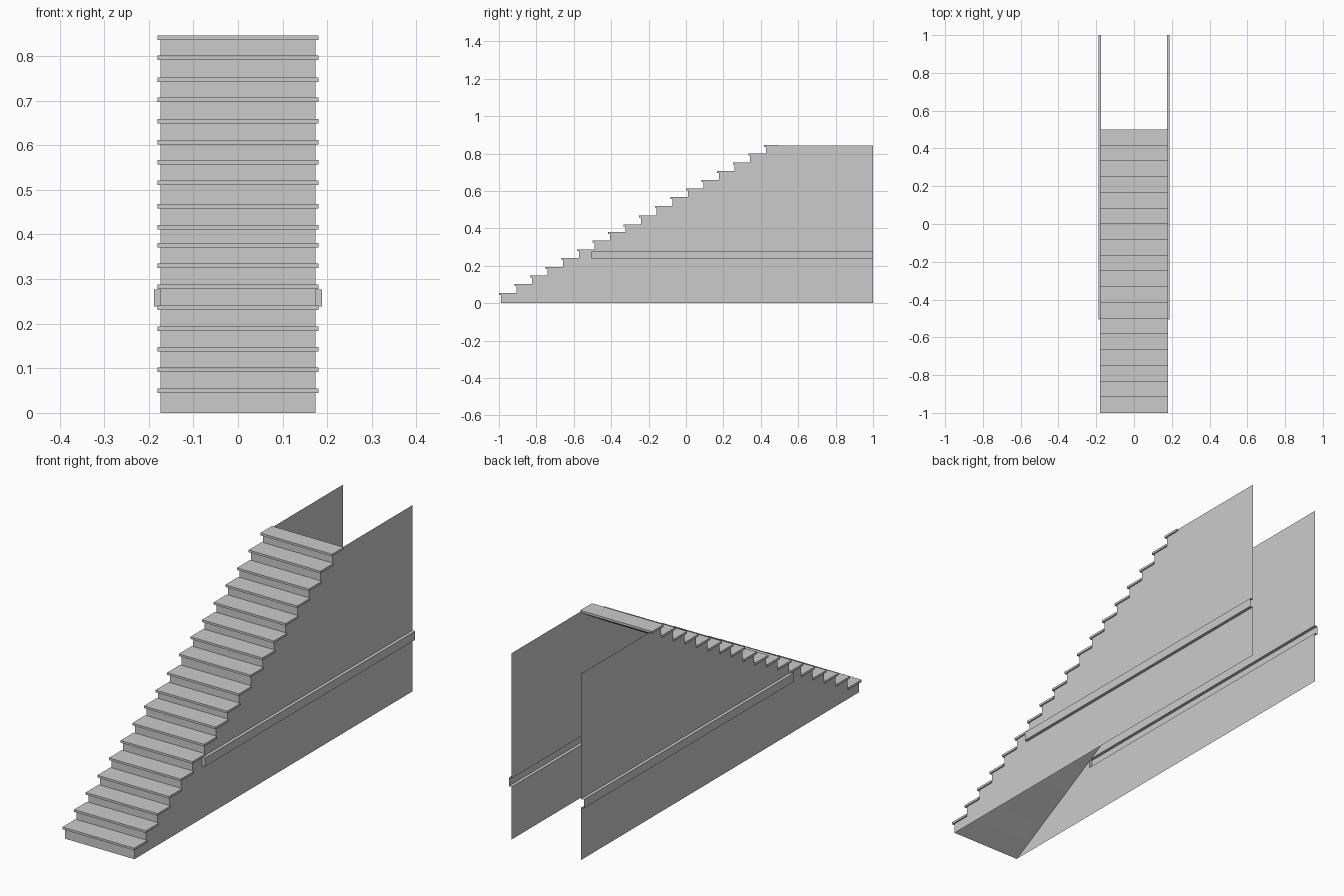
import bpy

if "Cube" in bpy.data.objects:
    bpy.data.objects.remove(bpy.data.objects["Cube"])

N = 18
RUN = 1.5 / N
NOSE = 0.01          # tread overhang past the riser
SIDE = 0.174         # half width of the stair body
RAIL = 0.188         # outer face of the side ribs
TREAD = 0.18         # half width of the treads
TH = 0.01            # tread thickness
TOPS = [0.055, 0.102, 0.148, 0.194, 0.241, 0.288, 0.335, 0.381, 0.421,
        0.468, 0.521, 0.567, 0.612, 0.659, 0.707, 0.752, 0.801, 0.846]
RIB_LOW, RIB_HIGH, RIB_Y = 0.238, 0.277, -0.505


def make(name, verts, faces):
    mesh = bpy.data.meshes.new(name)
    mesh.from_pydata(verts, [], faces)
    mesh.validate()
    obj = bpy.data.objects.new(name, mesh)
    bpy.context.collection.objects.link(obj)
    return obj


def prism(name, outline, half):
    """Extrude a y-z outline across x."""
    n = len(outline)
    verts = [(s * half, y, z) for s in (-1, 1) for y, z in outline]
    faces = [tuple(range(n))[::-1], tuple(range(n, 2 * n))]
    faces += [(i, (i + 1) % n, n + (i + 1) % n, n + i) for i in range(n)]
    return make(name, verts, faces)


# Steps: triangular prisms whose undersides form the sloped soffit, plus treads
below = 0.0
for i, top in enumerate(TOPS):
    y = -1 + i * RUN
    under = top - TH
    riser = y + NOSE
    back = min(riser + RUN, 0.5)
    prism(f"step_{i + 1}", [(riser, below), (back, under), (riser, under)], SIDE)
    prism(f"tread_{i + 1}", [(y, under), (back, under), (back, top), (y, top)], TREAD)
    below = under

# Side panels: thin sheets under the slope, bulging outward in a horizontal rib
Y0, YT, ZT = -1 + NOSE, 0.5, TOPS[-1] - 0.002


def slope_y(z):
    return Y0 + (YT - Y0) * z / ZT


for side, s in (("left", -1), ("right", 1)):
    x, xo = s * SIDE, s * RAIL
    lower = [(Y0, 0), (1, 0), (1, RIB_LOW), (slope_y(RIB_LOW), RIB_LOW)]
    middle = [(slope_y(RIB_LOW), RIB_LOW), (RIB_Y, RIB_LOW), (RIB_Y, RIB_HIGH)]
    upper = [(slope_y(RIB_HIGH), RIB_HIGH), (1, RIB_HIGH), (1, ZT), (YT, ZT)]
    verts, faces = [], []
    for poly in (lower, middle, upper):
        ids = list(range(len(verts), len(verts) + len(poly)))
        verts += [(x, y, z) for y, z in poly]
        faces.append(ids if s > 0 else ids[::-1])
    make(f"{side}_panel", verts, faces)

    # Rib: U-shaped channel, open to the inside, closed at its front end
    profile = [(x, RIB_LOW), (xo, RIB_LOW), (xo, RIB_HIGH), (x, RIB_HIGH)]
    verts = [(px, y, z) for y in (RIB_Y, 1) for px, z in profile]
    faces = [(0, 1, 2, 3)] + [(i, i + 4, i + 5, i + 1) for i in range(3)]
    if s < 0:
        faces = [f[::-1] for f in faces]
    else:
        faces = [faces[0]] + [f for f in faces[1:]]
    rib = make(f"{side}_rib", verts, [f[::-1] if k else f for k, f in enumerate(faces)])
    # consistent outward normals
    import bmesh
    bm = bmesh.new()
    bm.from_mesh(rib.data)
    bmesh.ops.recalc_face_normals(bm, faces=bm.faces)
    bm.to_mesh(rib.data)
    bm.free()
